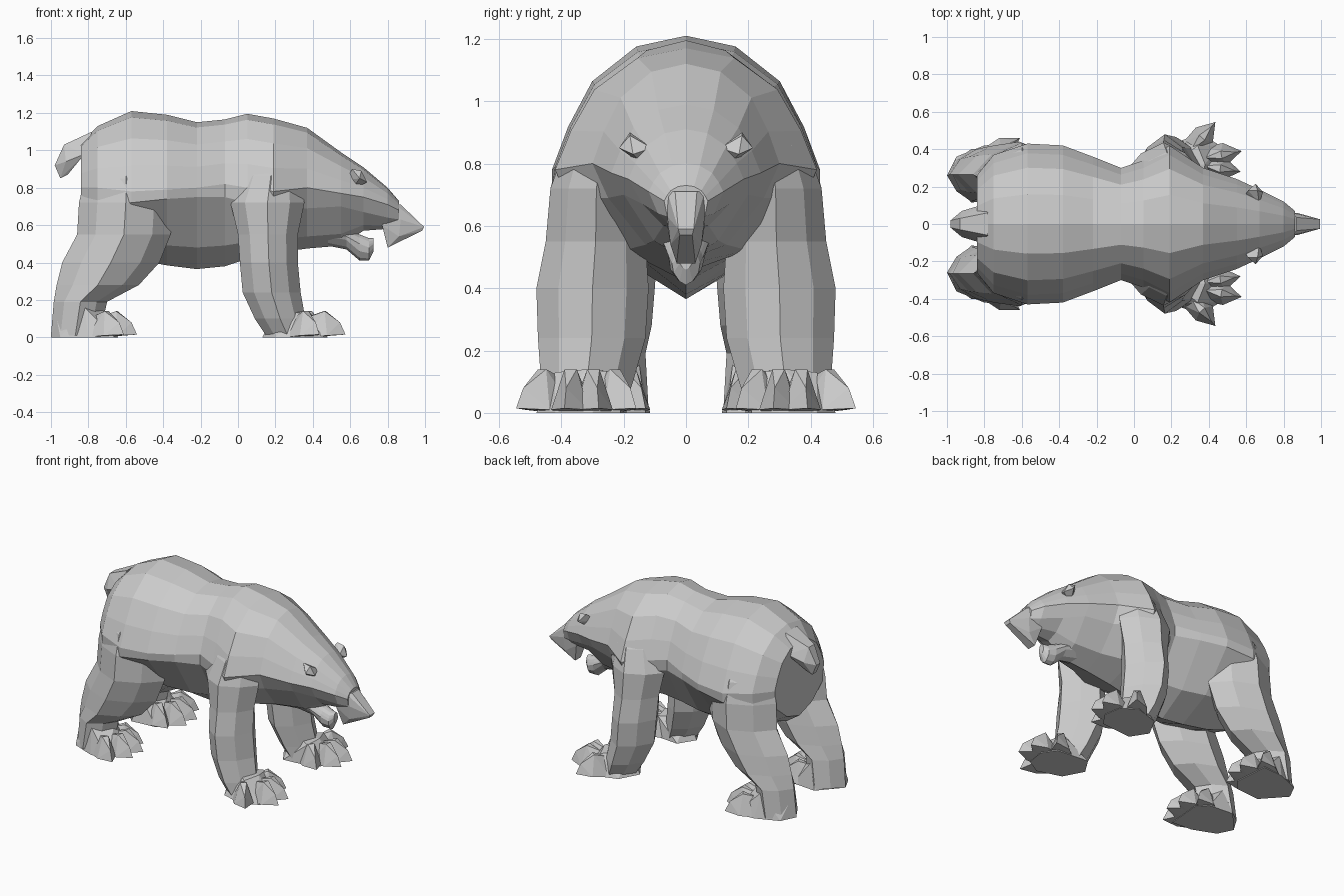
import bpy, bmesh
from math import cos, sin, pi
from mathutils import Vector


def finish(bm, name, mirror=False):
    bmesh.ops.recalc_face_normals(bm, faces=bm.faces)
    me = bpy.data.meshes.new(name)
    bm.to_mesh(me)
    bm.free()
    ob = bpy.data.objects.new(name, me)
    bpy.context.collection.objects.link(ob)
    if mirror:
        m = ob.modifiers.new("Mirror", 'MIRROR')
        m.use_axis = (False, True, False)
        m.use_mirror_merge = False
    return ob


def loft(name, rings, mirror=False):
    bm = bmesh.new()
    loops = [[bm.verts.new(p) for p in r] for r in rings]
    n = len(loops[0])
    for a, b in zip(loops, loops[1:]):
        for i in range(n):
            j = (i + 1) % n
            bm.faces.new((a[i], a[j], b[j], b[i]))
    bm.faces.new(loops[0])
    bm.faces.new(loops[-1])
    return finish(bm, name, mirror)


def add_hull(bm, pts):
    vs = [bm.verts.new(p) for p in pts]
    res = bmesh.ops.convex_hull(bm, input=vs)
    junk = [g for g in res['geom_interior'] if isinstance(g, bmesh.types.BMVert)]
    bmesh.ops.delete(bm, geom=junk, context='VERTS')


def hull(name, pts, mirror=False):
    bm = bmesh.new()
    add_hull(bm, pts)
    return finish(bm, name, mirror)


def torso_ring(x, zt, w, zs, wl, zl, zb):
    """Rounded back, widest (w) at zs, lower edge (wl) at zl, V underside."""
    h, d = zt - zs, zl - zb
    half = [(0, zt), (.37 * w, zt - .08 * h), (.70 * w, zt - .34 * h),
            (.88 * w, zt - .68 * h), (w, zs), (wl, zl),
            (.52 * wl, zl - .70 * d), (0, zb)]
    return [(x, y, z) for y, z in half] + [(x, -y, z) for y, z in half[-2:0:-1]]


def leg_ring(z, x0, x1, y0, y1):
    """Eight-sided, nearly diamond-shaped section with side and front ridges."""
    r = [1, .86] * 4
    return [((x0 + x1) / 2 + (x1 - x0) / 2 * r[k] * cos(k * pi / 4),
             (y0 + y1) / 2 + (y1 - y0) / 2 * r[k] * sin(k * pi / 4), z)
            for k in range(8)]


def paw(name, sole, ankle, centre, tips):
    """Wedge-shaped sole with a fan of broad pointed toes."""
    bm = bmesh.new()
    add_hull(bm, [(x, y, 0) for x, y in sole] + ankle)
    c = Vector(centre)
    for t in tips:
        t = Vector(t)
        d = (t - c).normalized()
        s = Vector((-d.y, d.x))

        def at(back, side, z):
            p = t - d * back + s * side
            return (p.x, p.y, z)
        add_hull(bm, [at(.20, .06, 0), at(.20, -.06, 0), at(.20, 0, .11),
                      at(.09, .06, .01), at(.09, -.06, .01),
                      at(.11, .02, .14), at(.11, -.02, .14),
                      at(.03, 0, .08), at(0, 0, .015)])
    return finish(bm, name, True)


# Torso, neck and head
loft("body", [torso_ring(*r) for r in [
    (-.84, 1.04, .26, .80, .25, .68, .54), (-.75, 1.13, .37, .80, .36, .70, .48),
    (-.57, 1.21, .43, .78, .43, .72, .42), (-.38, 1.19, .42, .79, .41, .74, .385),
    (-.22, 1.15, .36, .80, .355, .75, .365), (-.07, 1.165, .30, .82, .30, .75, .38),
    (.05, 1.195, .34, .80, .32, .72, .42), (.19, 1.17, .42, .78, .38, .69, .45),
    (.37, 1.12, .30, .80, .25, .69, .475), (.55, .99, .24, .77, .20, .70, .49),
    (.67, .91, .185, .75, .14, .67, .57), (.80, .80, .12, .71, .09, .64, .58),
    (.86, .73, .07, .68, .06, .63, .60)]])

# Snout with drooping lip, and open lower jaw
hull("snout", [(x, s * y, z) for s in (1, -1) for x, y, z in [
    (.77, .06, .60), (.84, .06, .71), (.87, .035, .71), (.87, .06, .63),
    (.80, .03, .48), (.86, .05, .54), (.995, .025, .59), (.985, .02, .57)]])
loft("lower_jaw", [torso_ring(*r) for r in [
    (.48, .60, .09, .56, .08, .54, .49), (.58, .58, .07, .54, .06, .52, .47),
    (.65, .55, .055, .50, .05, .46, .41), (.70, .53, .045, .48, .04, .45, .41),
    (.725, .53, .02, .50, .02, .48, .46)]])

# Ears
hull("ears", [(.58, .13, .84), (.61, .18, .90), (.66, .18, .89), (.69, .17, .83),
              (.65, .215, .85), (.61, .13, .79), (.67, .11, .85)], True)

# Tail
hull("tail", [(x, s * y, z) for s in (1, -1) for x, y, z in [
    (-.78, .06, 1.10), (-.93, .03, 1.03), (-.82, .10, .98),
    (-.98, .02, .92), (-.92, .07, .94), (-.95, .02, .85), (-.91, .03, .87)]])

# Front legs
loft("front_legs", [leg_ring(*r) for r in [
    (1.0, .10, .26, .15, .28), (.86, .02, .33, .15, .385), (.72, -.04, .355, .14, .435),
    (.55, 0, .32, .13, .45), (.40, .01, .32, .12, .48),
    (.24, .025, .335, .13, .475), (.10, .09, .36, .17, .465),
    (.01, .15, .38, .2, .44)]], True)

# Hind legs
loft("hind_legs", [leg_ring(*r) for r in [
    (1.0, -.72, -.45, .10, .30), (.85, -.82, -.38, .10, .40), (.72, -.85, -.35, .08, .435),
    (.55, -.86, -.36, .09, .44), (.40, -.94, -.42, .10, .43),
    (.28, -.97, -.53, .11, .42), (.19, -.985, -.70, .13, .40),
    (.01, -1.0, -.74, .12, .40)]], True)

# Paws
paw("front_paws",
    [(.13, .30), (.20, .43), (.36, .48), (.46, .42), (.48, .30), (.42, .21), (.20, .19)],
    [(.20, .30, .14), (.34, .42, .13), (.38, .32, .14), (.36, .22, .13)],
    (.25, .33), [(.435, .545), (.575, .39), (.57, .28), (.47, .16)])
paw("hind_paws",
    [(-1.0, .26), (-.95, .36), (-.80, .42), (-.66, .43), (-.64, .2), (-.70, .13), (-.87, .115)],
    [(-.98, .26, .15), (-.82, .38, .16), (-.73, .27, .16), (-.82, .15, .16)],
    (-.9, .27), [(-.61, .46), (-.54, .34), (-.54, .23), (-.61, .13)])
